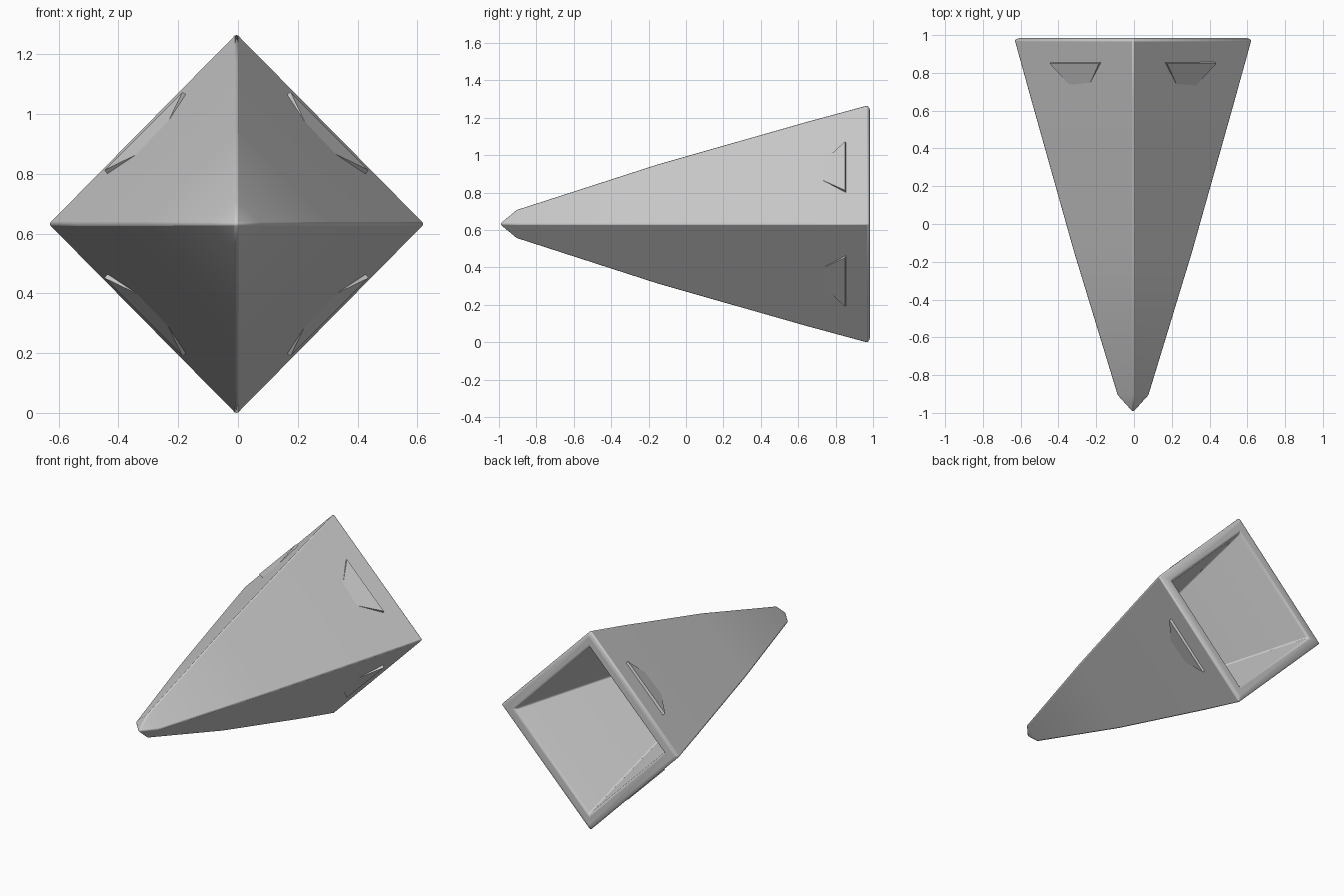
import bpy, bmesh, math
from mathutils import Vector

if "Cube" in bpy.data.objects:
    bpy.data.objects.remove(bpy.data.objects["Cube"])

CZ = 0.632   # height of the long axis
CX = -0.005

grey = bpy.data.materials.new("plain grey")
grey.diffuse_color = (0.6, 0.6, 0.6, 1)
grey.use_nodes = True
grey.node_tree.nodes["Principled BSDF"].inputs["Base Color"].default_value = grey.diffuse_color


def finish(name, bm, bevel=0.0):
    bmesh.ops.recalc_face_normals(bm, faces=bm.faces)
    mesh = bpy.data.meshes.new(name)
    bm.to_mesh(mesh)
    bm.free()
    mesh.materials.append(grey)
    ob = bpy.data.objects.new(name, mesh)
    bpy.context.collection.objects.link(ob)
    if bevel:
        mod = ob.modifiers.new("soft_edges", 'BEVEL')
        mod.width, mod.segments = bevel, 2
        mod.limit_method, mod.angle_limit = 'ANGLE', math.radians(35)
    bpy.ops.object.select_all(action='DESELECT')
    ob.select_set(True)
    bpy.context.view_layer.objects.active = ob
    bpy.ops.object.shade_smooth_by_angle(angle=math.radians(30))
    return ob


# Hollow spike: diamond rings (y, half width, half height) from the tip,
# over the back rim and down into the cavity
rings = [(-0.905, 0.085, 0.078), (-0.15, 0.315, 0.322), (0.65, 0.54, 0.55),
         (0.975, 0.63, 0.638), (0.985, 0.60, 0.608), (0.985, 0.535, 0.54),
         (0.965, 0.523, 0.528)]
bm = bmesh.new()
tip = bm.verts.new((CX, -1.0, CZ))
pit = bm.verts.new((CX, -0.88, CZ))
loops = [[bm.verts.new((CX + w * dx, y, CZ + h * dz))
          for dx, dz in ((1, 0), (0, 1), (-1, 0), (0, -1))] for y, w, h in rings]
for i in range(4):
    j = (i + 1) % 4
    bm.faces.new((tip, loops[0][i], loops[0][j]))
    for a, b in zip(loops, loops[1:]):
        bm.faces.new((a[i], b[i], b[j], a[j]))
    bm.faces.new((loops[-1][i], pit, loops[-1][j]))
finish("hollow_spike", bm, 0.008)


# Small raised triangular barb on each of the four sides
def barb(name, sx, sz):
    def on_side(y, t, lift):
        r = 0.59 + (y - 0.86) * 0.282 + lift   # diamond radius at y
        return Vector((CX + sx * r * t, y, CZ + sz * r * (1 - t)))
    bm = bmesh.new()
    apex = bm.verts.new(on_side(0.66, 0.5, -0.002))
    top = [bm.verts.new(on_side(0.85, t, 0.035)) for t in (0.29, 0.71)]
    low = [bm.verts.new(on_side(0.862, t, -0.01)) for t in (0.27, 0.73)]
    bm.faces.new((apex, top[0], top[1]))
    bm.faces.new((top[0], low[0], low[1], top[1]))
    bm.faces.new((apex, low[0], top[0]))
    bm.faces.new((apex, top[1], low[1]))
    bm.faces.new((apex, low[1], low[0]))
    finish(name, bm)


for sx, side in ((1, "right"), (-1, "left")):
    for sz, level in ((1, "upper"), (-1, "lower")):
        barb(f"{level}_{side}_barb", sx, sz)
